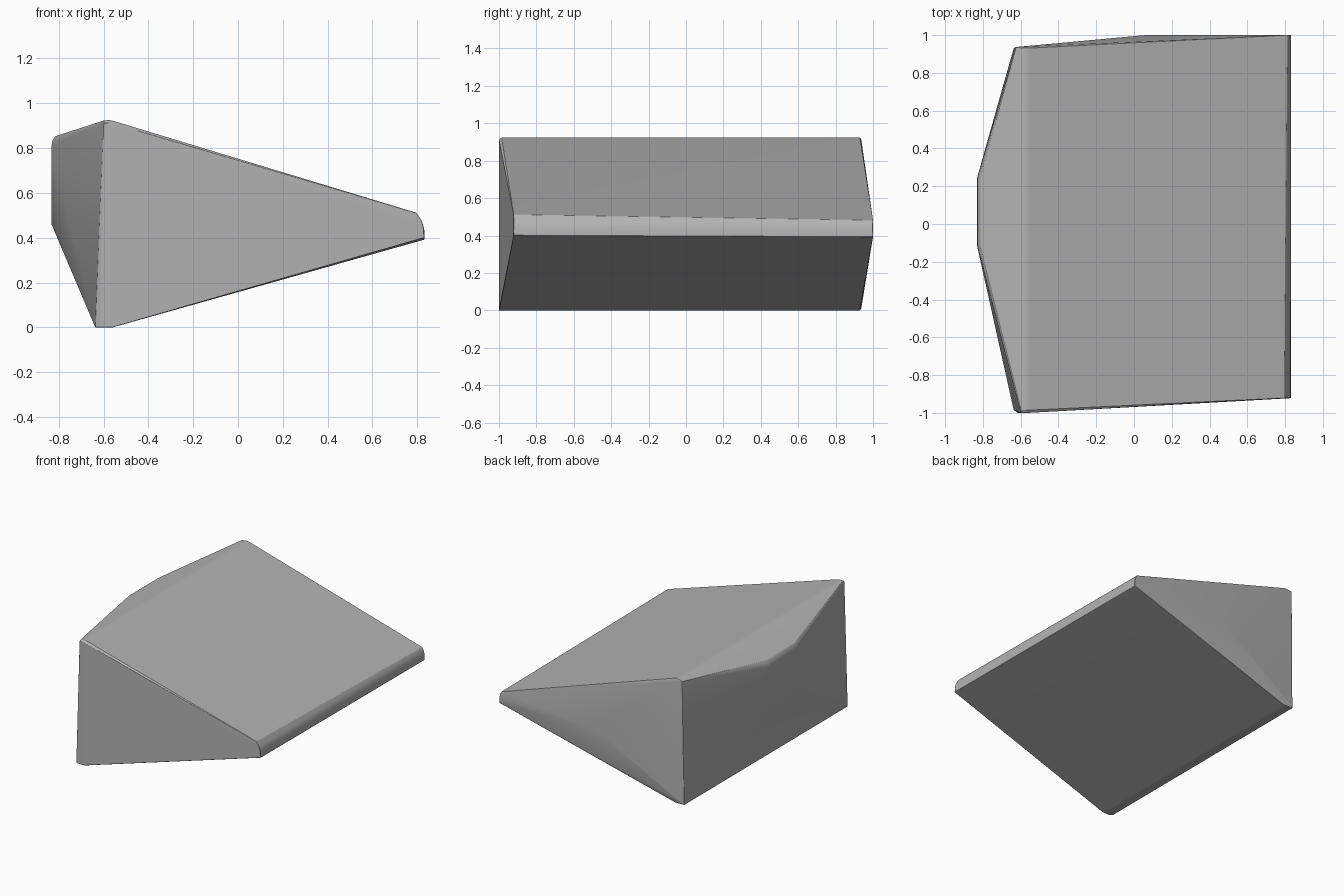
import bpy
import bmesh
import math

default = bpy.data.objects.get("Cube")
if default:
    bpy.data.objects.remove(default, do_unlink=True)

stone = bpy.data.materials.new("stone grey")
stone.use_nodes = True
colour = (0.45, 0.45, 0.45, 1)
stone.diffuse_color = colour
stone.node_tree.nodes["Principled BSDF"].inputs["Base Color"].default_value = colour

points = []


def section(profile, y):
    """Add an (x, z) profile at depth y."""
    points.extend((x, y, z) for x, z in profile)


# Tall ridge, with softened top and bottom edges
tall_side = [(-0.637, 0), (-0.56, 0), (-0.545, 0.918), (-0.57, 0.925), (-0.597, 0.924)]
section(tall_side, -0.985)
section(tall_side, 0.93)
section([(-0.615, 0.0), (-0.56, 0.0), (-0.56, 0.912), (-0.60, 0.912)], -1.0)
section([(-0.625, 0.01), (-0.625, 0.915)], 0.937)

# Thin rounded edge opposite the ridge
section([(0.795, 0.512), (0.817, 0.48), (0.828, 0.45), (0.832, 0.40)], -0.922)
section([(0.812, 0.482), (0.825, 0.46), (0.832, 0.43), (0.832, 0.392)], 1.0)

# Blunt nose between the two ends of the ridge
nose = [(-0.832, 0.46), (-0.832, 0.81), (-0.828, 0.835), (-0.815, 0.853)]
section(nose, 0.24)
section(nose, -0.11)

# Slight bulge on the back
section([(0.06, 0.41)], 1.0)

# Wrap the sections into one faceted solid
bm = bmesh.new()
verts = [bm.verts.new(p) for p in points]
hull = bmesh.ops.convex_hull(bm, input=verts)
bmesh.ops.delete(bm, geom=[v for v in bm.verts if not v.link_faces], context='VERTS')
bmesh.ops.dissolve_limit(bm, angle_limit=math.radians(0.5), verts=bm.verts, edges=bm.edges)
bmesh.ops.recalc_face_normals(bm, faces=bm.faces)
mesh = bpy.data.meshes.new("wedge_rock")
bm.to_mesh(mesh)
bm.free()
mesh.materials.append(stone)

rock = bpy.data.objects.new("wedge_rock", mesh)
bpy.context.collection.objects.link(rock)
bpy.context.view_layer.objects.active = rock
rock.select_set(True)

# Fine rounding, with broad faces kept flat
bevel = rock.modifiers.new("soft_edges", 'BEVEL')
bevel.width = 0.004
bevel.limit_method = 'ANGLE'
bevel.angle_limit = math.radians(35)
bpy.ops.object.shade_smooth_by_angle(angle=math.radians(30))
weighted = rock.modifiers.new("flat_faces", 'WEIGHTED_NORMAL')
weighted.keep_sharp = True
